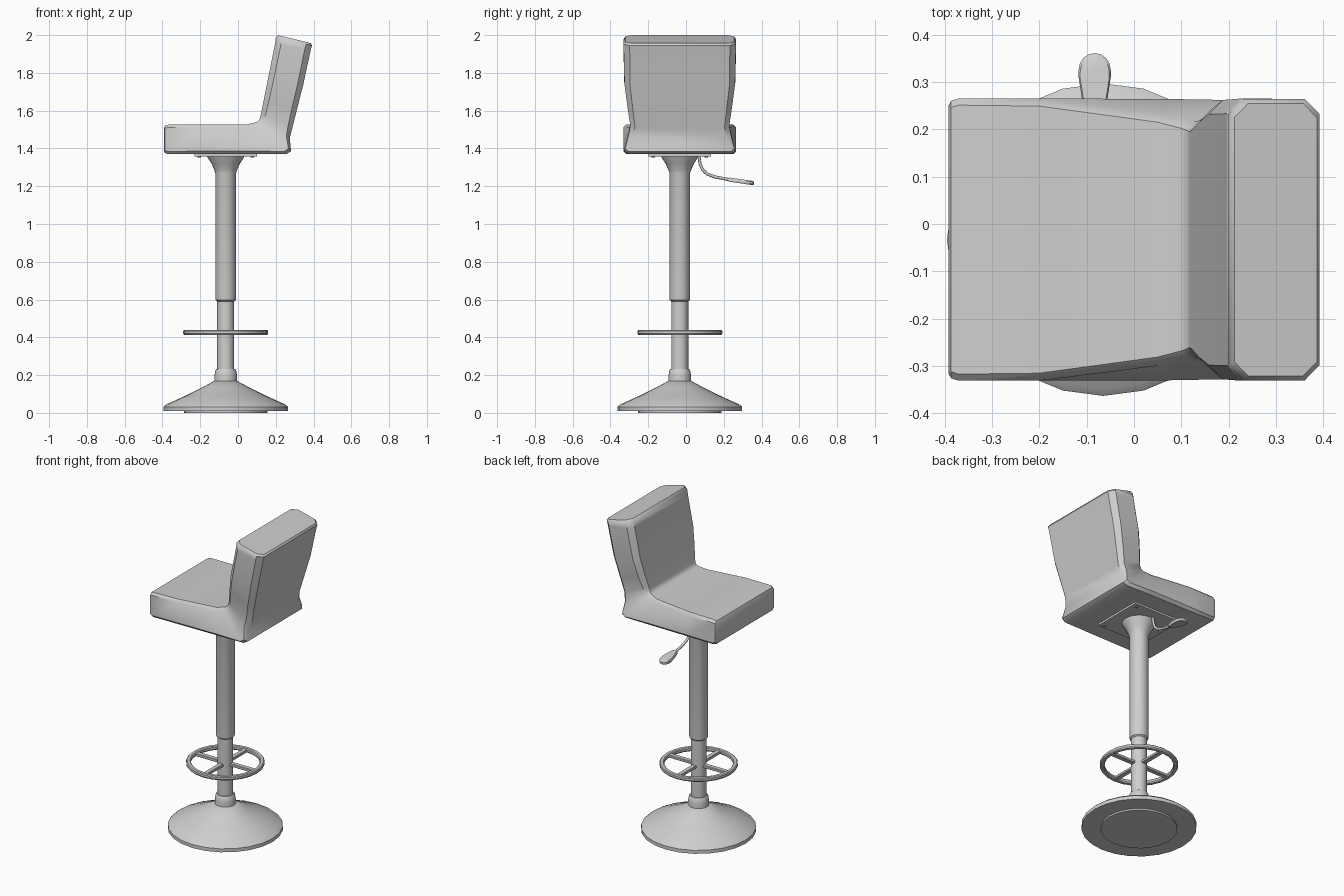
import bpy, bmesh, math
from mathutils import Vector

cube = bpy.data.objects.get("Cube")
if cube:
    bpy.data.objects.remove(cube, do_unlink=True)

grey = bpy.data.materials.new("light_grey")
grey.use_nodes = True
colour = (0.62, 0.62, 0.62, 1)
grey.diffuse_color = colour
grey.node_tree.nodes["Principled BSDF"].inputs["Base Color"].default_value = colour

CX, CY = -0.065, -0.033   # column axis; CY is also the seat's middle


def finish(bm, name, angle=35):
    bmesh.ops.recalc_face_normals(bm, faces=bm.faces)
    mesh = bpy.data.meshes.new(name)
    bm.to_mesh(mesh)
    bm.free()
    obj = bpy.data.objects.new(name, mesh)
    bpy.context.collection.objects.link(obj)
    mesh.materials.append(grey)
    bpy.ops.object.select_all(action='DESELECT')
    obj.select_set(True)
    bpy.context.view_layer.objects.active = obj
    bpy.ops.object.shade_smooth_by_angle(angle=math.radians(angle))
    return obj


def loft(name, rings, closed=False, angle=35):
    """Skin a list of equal-sized point rings."""
    bm = bmesh.new()
    loops = [[bm.verts.new(p) for p in ring] for ring in rings]
    pairs = list(zip(loops, loops[1:]))
    if closed:
        pairs.append((loops[-1], loops[0]))
    else:
        bm.faces.new(loops[0])
        bm.faces.new(loops[-1])
    for a, b in pairs:
        for i in range(len(a)):
            j = (i + 1) % len(a)
            bm.faces.new((a[i], a[j], b[j], b[i]))
    return finish(bm, name, angle)


def circle(r, z, sides=24):
    return [(CX + r * math.cos(t), CY + r * math.sin(t), z)
            for t in (2 * math.pi * i / sides for i in range(sides))]


def turned(name, profile, closed=False):
    return loft(name, [circle(r, z) for r, z in profile], closed)


def box(name, centre, size, bevel=0.0):
    bm = bmesh.new()
    bmesh.ops.create_cube(bm, size=1)
    for v in bm.verts:
        v.co = Vector(c + a * s for c, a, s in zip(centre, v.co, size))
    if bevel:
        bmesh.ops.bevel(bm, geom=bm.edges[:], offset=bevel, segments=1, affect='EDGES')
    return finish(bm, name)


# Upholstered seat and backrest: sections swept along the seat and up the back
def section(inner, outer, wi, wo, c):
    a, b = Vector((inner[0], 0, inner[1])), Vector((outer[0], 0, outer[1]))
    step = (b - a).normalized() * c
    half = [(a, wi - c), (a + step, wi), (b - step, wo), (b, wo - c)]
    right = [(p.x, CY + w, p.z) for p, w in half]
    left = [(p.x, CY - w, p.z) for p, w in reversed(half)]
    return right + left


sections = [
    # inner point, outer point, inner half width, outer half width, chamfer
    ((-0.392, 1.508), (-0.392, 1.388), 0.283, 0.283, 0.012),
    ((-0.386, 1.520), (-0.386, 1.375), 0.293, 0.293, 0.014),
    ((-0.370, 1.526), (-0.370, 1.370), 0.298, 0.298, 0.014),
    ((-0.200, 1.528), (-0.200, 1.370), 0.298, 0.298, 0.016),
    ((0.050, 1.528), (0.080, 1.370), 0.266, 0.297, 0.018),
    ((0.100, 1.540), (0.255, 1.370), 0.253, 0.294, 0.018),
    ((0.113, 1.550), (0.281, 1.384), 0.250, 0.290, 0.020),
    ((0.117, 1.565), (0.274, 1.455), 0.250, 0.272, 0.022),
    ((0.122, 1.585), (0.288, 1.510), 0.256, 0.262, 0.025),
    ((0.137, 1.660), (0.312, 1.605), 0.276, 0.276, 0.028),
    ((0.158, 1.765), (0.345, 1.735), 0.295, 0.293, 0.030),
    ((0.195, 1.950), (0.386, 1.925), 0.298, 0.297, 0.032),
    ((0.200, 1.985), (0.392, 1.945), 0.297, 0.297, 0.032),
    ((0.212, 2.000), (0.386, 1.957), 0.288, 0.288, 0.030),
]
loft("padded_seat_and_back", [section(*s) for s in sections], angle=40)

# Mounting plate with bolts at its corners
box("mounting_plate", (CX, CY, 1.365), (0.33, 0.33, 0.014))
for sx in (-1, 1):
    for sy in (-1, 1):
        box("plate_bolt", (CX + sx * 0.14, CY + sy * 0.14, 1.357), (0.02, 0.02, 0.012), 0.003)

# Pedestal
turned("base", [(0.22, 0.0), (0.22, 0.01), (0.33, 0.01), (0.33, 0.032), (0.315, 0.045),
                (0.22, 0.088), (0.12, 0.137), (0.06, 0.17)])
turned("base_collar", [(0.06, 0.16), (0.06, 0.195), (0.055, 0.225), (0.05, 0.232)])
turned("inner_pole", [(0.045, 0.2), (0.045, 0.62)])
turned("outer_sleeve", [(0.045, 0.59), (0.053, 0.597), (0.055, 0.61), (0.055, 1.27),
                        (0.06, 1.285), (0.075, 1.32), (0.095, 1.35), (0.1, 1.362)])

# Foot rest
turned("foot_ring", [(0.225, 0.42), (0.225, 0.433), (0.22, 0.438), (0.203, 0.438),
                     (0.198, 0.433), (0.198, 0.42), (0.203, 0.413), (0.22, 0.413)], True)
for dx, dy in ((1, 0), (-1, 0), (0, 1), (0, -1)):
    size = (0.17 if dx else 0.03, 0.17 if dy else 0.03, 0.018)
    box("foot_spoke", (CX + dx * 0.122, CY + dy * 0.122, 0.425), size, 0.003)

# Height lever: bent rod and flat rounded paddle
LX = -0.083
path = [(0.068, 1.365), (0.074, 1.32), (0.088, 1.287), (0.112, 1.265),
        (0.15, 1.25), (0.2, 1.24), (0.26, 1.23)]
curve = bpy.data.curves.new("lever_rod", 'CURVE')
curve.dimensions = '3D'
curve.bevel_depth = 0.008
curve.bevel_resolution = 2
curve.use_fill_caps = True
curve.materials.append(grey)
spline = curve.splines.new('POLY')
spline.points.add(len(path) - 1)
for point, (y, z) in zip(spline.points, path):
    point.co = (LX, y, z, 1)
spline.use_smooth = True
bpy.context.collection.objects.link(bpy.data.objects.new("lever_rod", curve))

outline = [(LX - 0.014, 0.222), (LX + 0.014, 0.222), (LX + 0.027, 0.265), (LX + 0.034, 0.31)]
outline += [(LX + 0.034 * math.cos(t), 0.325 + 0.036 * math.sin(t))
            for t in (math.pi * i / 8 for i in range(9))]
outline.append((LX - 0.034, 0.31))
outline.append((LX - 0.027, 0.265))


def paddle_ring(scale, lift):
    return [(LX + (x - LX) * scale, 0.29 + (y - 0.29) * scale,
             1.226 - 0.13 * (y - 0.29) + lift) for x, y in outline]


loft("lever_paddle", [paddle_ring(0.9, -0.011), paddle_ring(1, -0.006),
                      paddle_ring(1, 0.006), paddle_ring(0.9, 0.011)])
